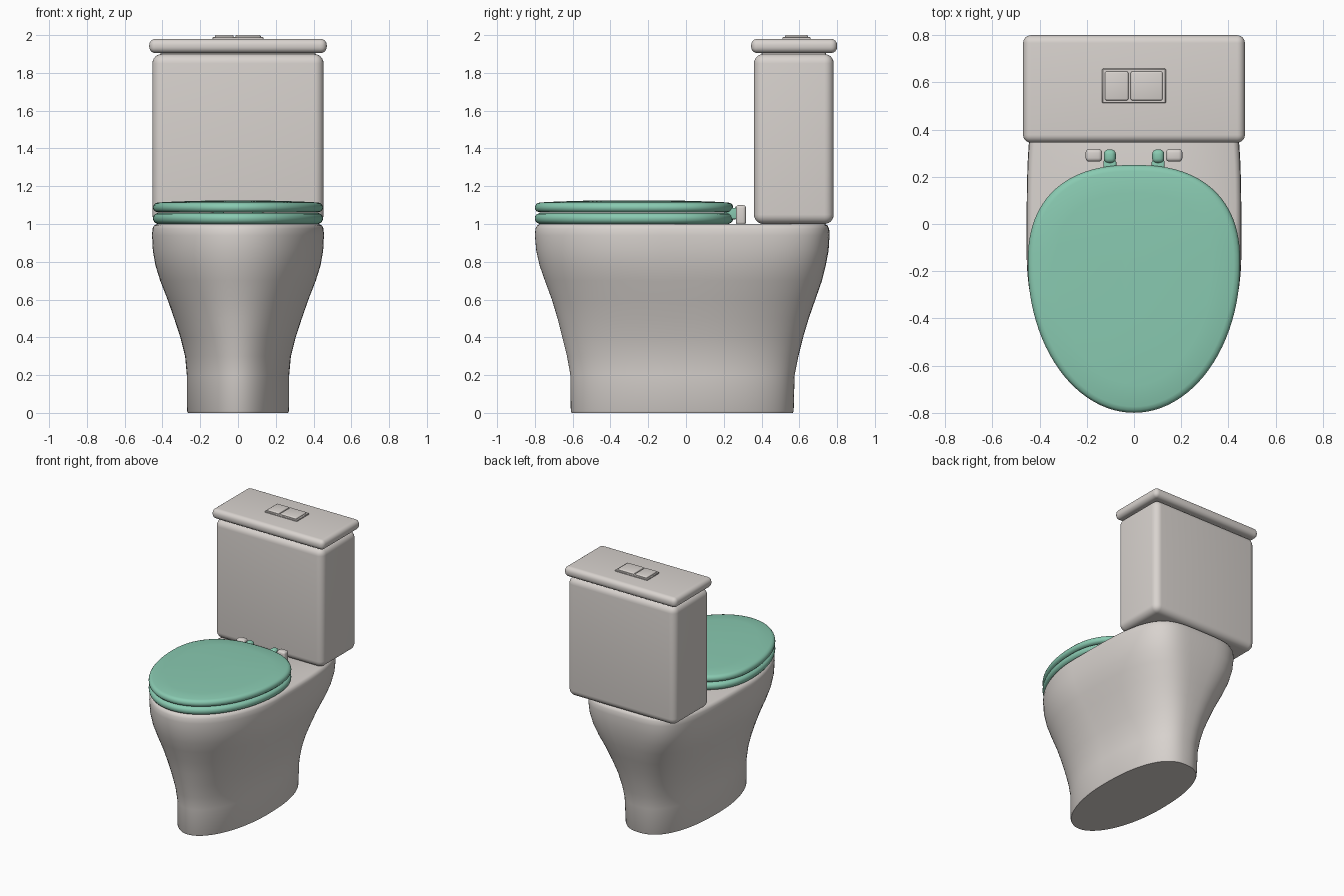
import bpy, bmesh, math

cube = bpy.data.objects.get("Cube")
if cube:
    bpy.data.objects.remove(cube, do_unlink=True)


def material(name, rgb):
    m = bpy.data.materials.new(name)
    m.use_nodes = True
    m.diffuse_color = (*rgb, 1)
    bsdf = m.node_tree.nodes["Principled BSDF"]
    bsdf.inputs["Base Color"].default_value = (*rgb, 1)
    bsdf.inputs["Roughness"].default_value = 0.4
    return m


CERAMIC = material("warm white ceramic", (0.69, 0.65, 0.62))
GREEN = material("mint green plastic", (0.25, 0.59, 0.44))
SIDES = 96


def finish(name, bm, mat):
    bmesh.ops.recalc_face_normals(bm, faces=bm.faces)
    mesh = bpy.data.meshes.new(name)
    bm.to_mesh(mesh)
    bm.free()
    obj = bpy.data.objects.new(name, mesh)
    bpy.context.collection.objects.link(obj)
    mesh.materials.append(mat)
    bpy.ops.object.select_all(action="DESELECT")
    obj.select_set(True)
    bpy.context.view_layer.objects.active = obj
    bpy.ops.object.shade_smooth_by_angle(angle=math.radians(40))
    return obj


def outline(z, half, front, back, centre, power):
    """Egg outline: elliptical front, squarer back."""
    pts = []
    for i in range(SIDES):
        a = 2 * math.pi * i / SIDES
        c, s = math.cos(a), math.sin(a)
        n, reach = (power, back - centre) if s > 0 else (2, centre - front)
        x = half * math.copysign(abs(c) ** (2 / n), c)
        y = centre + reach * math.copysign(abs(s) ** (2 / n), s)
        pts.append((x, y, z))
    return pts


def loft(name, sections, mat, closed=False):
    bm = bmesh.new()
    rings = [[bm.verts.new(p) for p in outline(*s)] for s in sections]
    pairs = list(zip(rings, rings[1:]))
    if closed:
        pairs.append((rings[-1], rings[0]))
    else:
        bm.faces.new(rings[0])
        bm.faces.new(rings[-1])
    for lo, hi in pairs:
        for i in range(SIDES):
            j = (i + 1) % SIDES
            bm.faces.new((lo[i], lo[j], hi[j], hi[i]))
    return finish(name, bm, mat)


def box(name, x, y, z, mat, bevel, segments=4):
    bm = bmesh.new()
    bmesh.ops.create_cube(bm, size=1)
    for v in bm.verts:
        for k, (lo, hi) in enumerate((x, y, z)):
            v.co[k] = lo if v.co[k] < 0 else hi
    bmesh.ops.bevel(bm, geom=bm.edges[:], offset=bevel, segments=segments,
                    profile=0.5, affect="EDGES", clamp_overlap=True)
    return finish(name, bm, mat)


# Pedestal and bowl: outer wall, rolled rim, then the hollow inside
loft("bowl", [
    (0.0, 0.265, -0.605, 0.565, -0.02, 2.4),
    (0.01, 0.27, -0.61, 0.57, -0.02, 2.4),
    (0.2, 0.271, -0.612, 0.575, -0.02, 2.5),
    (0.3, 0.28, -0.63, 0.595, -0.03, 2.6),
    (0.4, 0.305, -0.655, 0.62, -0.04, 2.7),
    (0.5, 0.338, -0.68, 0.65, -0.06, 2.9),
    (0.6, 0.373, -0.71, 0.685, -0.08, 3.1),
    (0.7, 0.412, -0.747, 0.72, -0.1, 3.4),
    (0.78, 0.437, -0.775, 0.74, -0.12, 3.7),
    (0.86, 0.451, -0.793, 0.755, -0.13, 3.9),
    (0.94, 0.455, -0.8, 0.76, -0.13, 4),
    (0.975, 0.453, -0.797, 0.758, -0.13, 4),
    (0.992, 0.445, -0.788, 0.75, -0.13, 4),
    (1.0, 0.43, -0.773, 0.735, -0.13, 4),
    (1.0, 0.3, -0.64, 0.08, -0.17, 2.4),
    (0.97, 0.285, -0.62, 0.06, -0.17, 2.4),
    (0.75, 0.22, -0.5, 0.0, -0.17, 2.2),
    (0.6, 0.1, -0.3, -0.08, -0.17, 2),
], CERAMIC)


def egg(z, inset):
    return (z, 0.45 - inset, -0.8 + inset, 0.25 - inset, -0.17, 2.4)


# Seat ring and closed lid
loft("seat_ring", [egg(z, d) for z, d in (
    (1.0, 0.025), (1.007, 0.01), (1.018, 0.002), (1.03, 0), (1.042, 0.002),
    (1.052, 0.01), (1.058, 0.025), (1.058, 0.16), (1.045, 0.18), (1.0, 0.18))],
    GREEN, closed=True)
loft("seat_lid", [egg(z, d) for z, d in (
    (1.062, 0.025), (1.067, 0.01), (1.076, 0.002), (1.088, 0), (1.1, 0.003),
    (1.109, 0.011), (1.114, 0.026), (1.119, 0.12), (1.123, 0.25), (1.125, 0.38))],
    GREEN)

# Hinges on both sides
for side, s in (("left", 1), ("right", -1)):
    def span(a, b):
        return tuple(sorted((s * a, s * b)))
    box(side + "_hinge_arm", span(0.075, 0.13), (0.2, 0.27), (1.025, 1.085), GREEN, 0.008)
    box(side + "_hinge_knuckle", span(0.077, 0.128), (0.258, 0.316), (1.04, 1.098), GREEN, 0.02)
    box(side + "_hinge_post", span(0.135, 0.205), (0.264, 0.318), (0.995, 1.1), CERAMIC, 0.016)

# Tank, its cover and the double flush button
box("tank", (-0.453, 0.453), (0.36, 0.782), (1.0, 1.9), CERAMIC, 0.05, 6)
box("tank_neck", (-0.41, 0.41), (0.4, 0.74), (1.88, 1.92), CERAMIC, 0.005, 1)
box("tank_cover", (-0.47, 0.47), (0.345, 0.8), (1.905, 1.98), CERAMIC, 0.033, 6)
box("button_frame", (-0.135, 0.135), (0.512, 0.658), (1.975, 1.99), CERAMIC, 0.003, 1)
box("small_flush_button", (-0.123, -0.024), (0.524, 0.646), (1.98, 2.0), CERAMIC, 0.007, 3)
box("large_flush_button", (-0.014, 0.121), (0.524, 0.646), (1.98, 2.0), CERAMIC, 0.007, 3)
